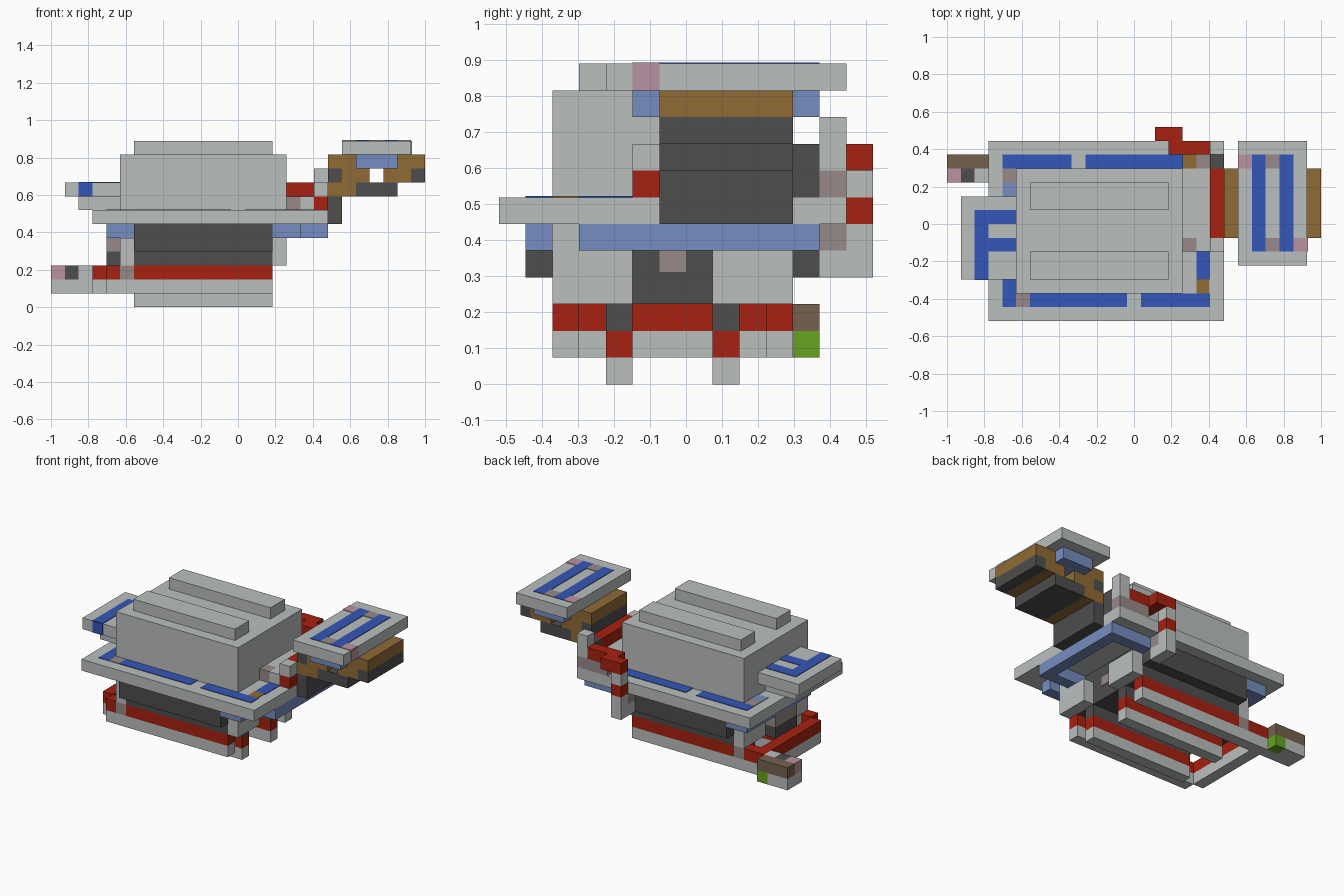
import bpy
import bmesh

cube = bpy.data.objects.get("Cube")
if cube:
    bpy.data.objects.remove(cube, do_unlink=True)

UNIT = 2 / 27               # one block of the building grid
SIZE = (27, 14, 0)          # grid width and depth, used for centring


def material(name, *rgb):
    mat = bpy.data.materials.new(name)
    mat.use_nodes = True
    colour = (*rgb, 1)
    mat.diffuse_color = colour
    shader = mat.node_tree.nodes["Principled BSDF"]
    shader.inputs["Base Color"].default_value = colour
    shader.inputs["Roughness"].default_value = 0.9
    return mat


GREY = material("light grey", .49, .52, .51)
DARK = material("dark grey", .075, .075, .075)
RED = material("red", .39, .015, .005)
BLUE = material("deep blue", .034, .093, .48)
SKY = material("pale blue", .18, .27, .53)
BROWN = material("ochre brown", .28, .147, .036)
UMBER = material("umber", .18, .12, .076)
MAUVE = material("grey mauve", .31, .254, .246)
PINK = material("pink", .5, .287, .366)
GREEN = material("green", .133, .366, .015)


def box(name, mat, x, y, z):
    """Box spanning grid ranges x, y and z."""
    mesh = bpy.data.meshes.new(name)
    bm = bmesh.new()
    bmesh.ops.create_cube(bm, size=1)
    for v in bm.verts:
        for axis, span in enumerate((x, y, z)):
            cell = span[0] if v.co[axis] < 0 else span[1]
            v.co[axis] = (cell - SIZE[axis] / 2) * UNIT
    bm.to_mesh(mesh)
    bm.free()
    mesh.materials.append(mat)
    obj = bpy.data.objects.new(name, mesh)
    bpy.context.collection.objects.link(obj)
    return obj


def block(name, mat, x, y, z, tall=1):
    """Single grid cell column."""
    return box(name, mat, (x, x + 1), (y, y + 1), (z, z + tall))


def pair(name, mat, x, y, z):
    """Box and its copy mirrored across the body's middle line."""
    box(name + "_front", mat, x, y, z)
    box(name + "_back", mat, x, (13 - y[1], 13 - y[0]), z)


def paint(name, mat, x, y, level):
    """Thin painted plate lying on a top surface."""
    box(name, mat, x, y, (level, level + .05))


# Undercarriage: skids, rails and cross bar
LONG = (6, 16)
pair("skid", GREY, LONG, (4, 5), (0, 1))
pair("skid_stripe", RED, LONG, (4, 5), (1, 2))
pair("skid_mount", DARK, LONG, (4, 5), (2, 3))
pair("rail", GREY, (4, 16), (2, 3), (1, 2))
pair("rail_stripe", RED, LONG, (2, 3), (2, 3))
pair("rail_joint", MAUVE, (5, 6), (2, 3), (2, 3))
pair("rail_tip", RED, (4, 5), (2, 3), (2, 3))
box("cross_bar", GREY, (3, 4), (3, 10), (1, 2))
box("cross_bar_top", RED, (3, 4), (3, 10), (2, 3))

# Tail arm at the back
box("tail_arm", GREY, (0, 4), (10, 11), (1, 2))
box("tail_arm_outer", GREY, (0, 2), (11, 12), (1, 2))
block("tail_light", GREEN, 2, 11, 1)
box("tail_cover", UMBER, (0, 3), (11, 12), (2, 3))
for cell, mat in enumerate((PINK, DARK, GREY, RED)):
    block("tail_button", mat, cell, 10, 2)

# Dark lower body with end brackets
box("lower_body", DARK, LONG, (2, 11), (3, 4))
box("lower_body_wide", DARK, LONG, (1, 12), (4, 6))
for start in (5, 16):
    pair("end_bracket", GREY, (start, start + 1), (2, 5), (3, 5))
box("inner_bracket", GREY, (16, 17), (2, 3), (5, 6))
box("end_port", MAUVE, (16, 16.05), (6, 7), (4.2, 5))
box("left_motor", DARK, (4, 5), (5, 8), (3, 4))
box("left_motor_top", MAUVE, (4, 5), (5, 8), (4, 5))

# Pale blue frame under the deck
box("frame_side", SKY, (19, 20), (3, 12), (5, 6))
for row in (3, 11):
    box("frame_arm", SKY, (16, 19), (row, row + 1), (5, 6))
box("frame_corner", SKY, (16, 18), (1, 2), (5, 6))
box("frame_end", SKY, (4, 6), (3, 12), (5, 6))

# Deck, cabin and roof ridges
box("deck", GREY, (3, 20), (0, 13), (6, 7))
box("cabin", GREY, (5, 17), (2, 11), (7, 11))
pair("roof_ridge", GREY, LONG, (3, 5), (11, 12))

# Painted deck markings
for x in ((6, 13), (14, 19)):
    paint("front_deck_line", BLUE, x, (1, 2), 7)
for x in ((4, 9), (10, 17)):
    paint("back_deck_line", BLUE, x, (11, 12), 7)
paint("left_deck_line", BLUE, (4, 5), (1, 4), 7)
paint("right_deck_line", BLUE, (18, 19), (3, 5), 7)
paint("deck_joint", MAUVE, (5, 6), (1, 2), 7)
paint("deck_lamp", BROWN, (18, 18.9), (2, 3), 7)
paint("deck_patch", SKY, (4, 5), (9, 10), 7)
paint("deck_patch_back", MAUVE, (4, 5), (10, 11), 7)

# Left wing with its blue marking
box("wing_support", GREY, (2, 5), (4, 8), (7, 8))
box("wing", GREY, (1, 5), (3, 9), (8, 9))
paint("wing_line", BLUE, (2, 3), (3, 8), 9)
for row in (5, 7):
    paint("wing_arm_line", BLUE, (3, 5), (row, row + 1), 9)
box("wing_front_mark", BLUE, (2, 3), (2.95, 3), (8, 9))

# Right shoulder between cabin and side pod
box("shoulder", GREY, (17, 19), (6, 11), (7, 8))
block("shoulder_joint", MAUVE, 17, 5, 7)
block("shoulder_front", GREY, 18, 5, 7)
block("shoulder_lamp", RED, 19, 5, 7)
block("shoulder_cap", GREY, 19, 5, 8)
box("shoulder_stripe", RED, (19, 20), (6, 11), (7, 9))
for cell, mat in enumerate((BROWN, MAUVE, DARK)):
    block("shoulder_back", mat, 17 + cell, 11, 7, 2 if mat == DARK else 1)

# Red pipe winding down the back
box("pipe_top", RED, (16, 19), (12, 13), (8, 9))
box("pipe_base", MAUVE, (17, 20), (12, 13), (7, 8))
block("pipe_post", GREY, 19, 12, 8, 2)
box("pipe_bend", RED, (15, 17), (13, 14), (8, 9))
for level, mat in enumerate((GREY, GREY, RED, GREY)):
    block("pipe_drop", mat, 15, 13, 4 + level)
block("pipe_foot", GREY, 15, 12, 4)
block("pipe_foot_top", MAUVE, 15, 12, 5)

# Side pod
POD = (6, 11)
box("pod_wall", DARK, (20, 21), POD, (6, 8))
box("pod_floor", BROWN, (20, 22), POD, (8, 9))
box("pod_belly", DARK, (22, 25), POD, (8, 9))
for inner, outer in (((21, 23), (20, 21)), ((24, 26), (26, 27))):
    box("pod_core", BROWN, inner, POD, (9, 10))
    box("pod_edge", DARK, outer, POD, (9, 10))
for start in (20, 25):
    box("pod_shoulder", BROWN, (start, start + 2), POD, (10, 11))
box("pod_beam", SKY, (22, 25), (5, 12), (10, 11))

# Pod roof with stripes and corner lamps
box("pod_roof", GREY, (21, 26), (4, 13), (11, 12))
for start in (22, 24):
    paint("roof_stripe", BLUE, (start, start + 1), (5, 12), 12)
for row in (5, 11):
    paint("roof_joint", MAUVE, (23, 24), (row, row + 1), 12)
paint("roof_lamp_back", PINK, (21, 22), (11, 12), 12)
paint("roof_lamp_front", PINK, (25, 26), (5, 6), 12)
box("roof_lamp_side", PINK, (26, 26.05), (5, 6), (11, 12))
